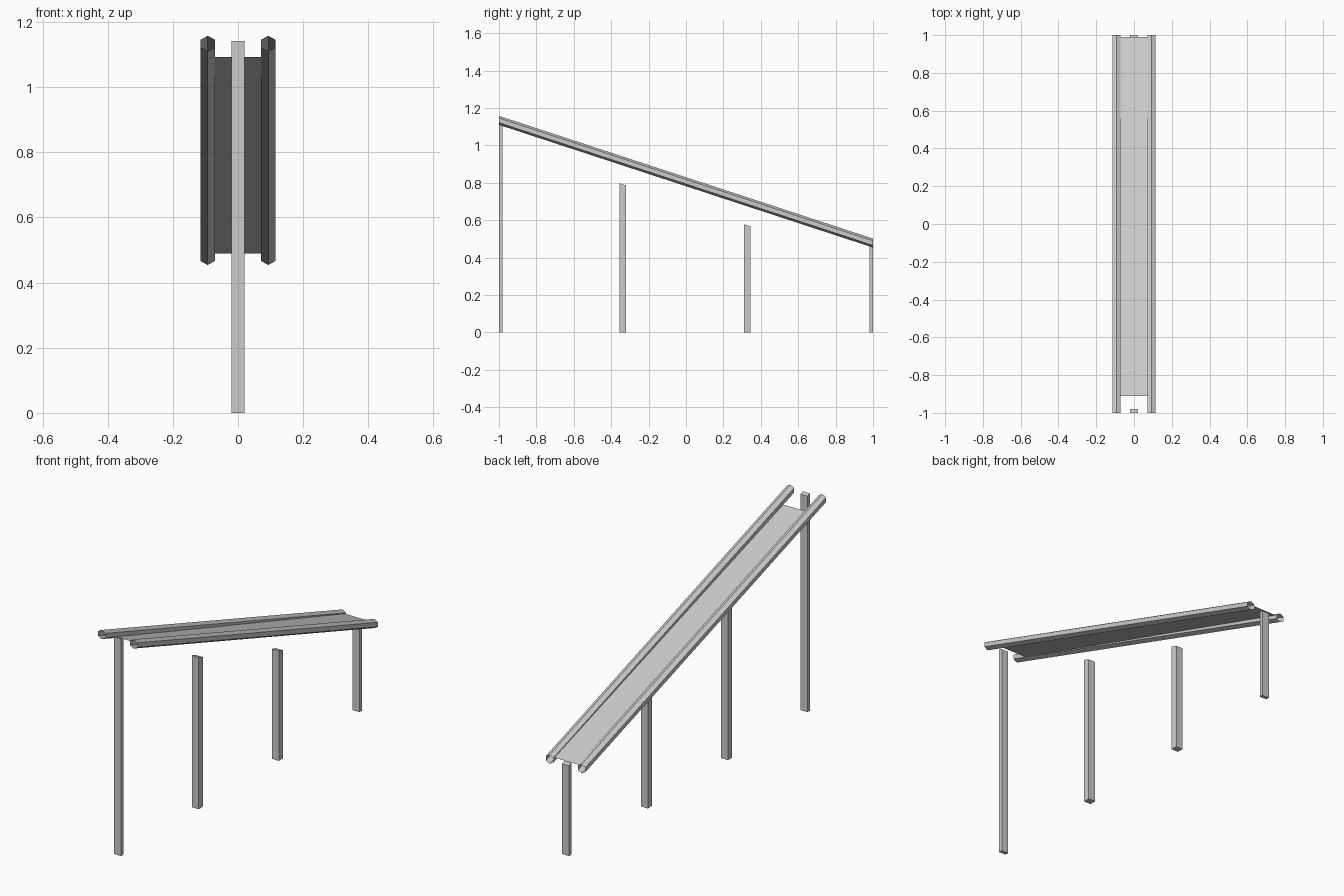
import bpy
from math import sin, cos, pi

if "Cube" in bpy.data.objects:
    bpy.data.objects.remove(bpy.data.objects["Cube"])


def make_mesh(name, verts, faces):
    mesh = bpy.data.meshes.new(name)
    mesh.from_pydata(verts, [], faces)
    obj = bpy.data.objects.new(name, mesh)
    bpy.context.collection.objects.link(obj)
    return obj


# Open hexagonal tube running downhill, ends cut vertically
def rail(name, x):
    n, r = 6, 0.024
    verts = []
    for y, z in ((-1, 1.134), (1, 0.478)):
        for i in range(n):
            a = pi / 2 + 2 * pi * i / n
            verts.append((x + r * 1.04 * cos(a), y, z + r * sin(a)))
    faces = [(i, (i + 1) % n, (i + 1) % n + n, i + n) for i in range(n)]
    # winding: outward normals
    return make_mesh(name, verts, [f[::-1] for f in faces][::1])


# Square post with a top sloped like the rails
def post(name, y0, y1, z0, z1, w=0.02):
    verts = [(-w, y0, 0), (w, y0, 0), (w, y1, 0), (-w, y1, 0),
             (-w, y0, z0), (w, y0, z0), (w, y1, z1), (-w, y1, z1)]
    faces = [(3, 2, 1, 0), (4, 5, 6, 7), (0, 1, 5, 4),
             (1, 2, 6, 5), (2, 3, 7, 6), (3, 0, 4, 7)]
    return make_mesh(name, verts, faces)


# Side rails
for side, x in (("left", -0.093), ("right", 0.093)):
    obj = rail(side + "_rail", x)
    obj.data.flip_normals() if obj.data.polygons[0].normal.z < 0 else None

# Thin sloping sheet between the rails
make_mesh("slide_sheet",
          [(-0.073, -0.91, 1.093), (0.073, -0.91, 1.093),
           (0.073, 0.99, 0.489), (-0.073, 0.99, 0.489)], [(0, 1, 2, 3)])

# Support posts, thin ones at the two ends
post("top_end_post", -1.0, -0.98, 1.142, 1.135)
post("upper_post", -0.355, -0.32, 0.798, 0.786)
post("lower_post", 0.31, 0.345, 0.578, 0.568)
post("bottom_end_post", 0.98, 1.0, 0.482, 0.475)
